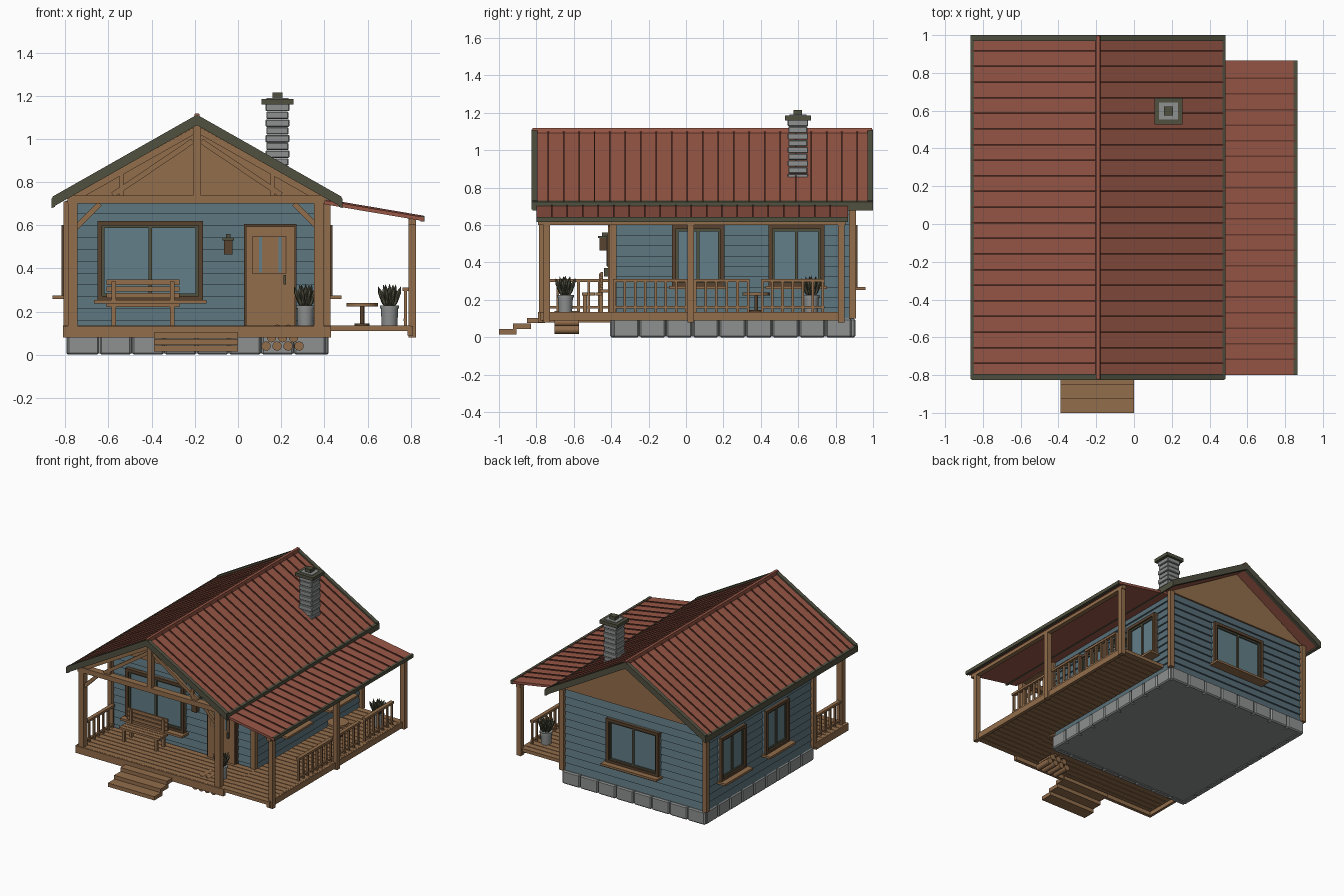
import bpy, bmesh, math
from mathutils import Matrix, Vector

cube = bpy.data.objects.get("Cube")
if cube:
    bpy.data.objects.remove(cube, do_unlink=True)


def material(name, *rgb):
    lin = [((c / 255 + 0.055) / 1.055) ** 2.4 for c in rgb] + [1]
    m = bpy.data.materials.new(name)
    m.use_nodes = True
    m.diffuse_color = lin
    m.node_tree.nodes["Principled BSDF"].inputs["Base Color"].default_value = lin
    return m


WOOD = material("warm wood", 146, 109, 75)
DARK = material("dark wood", 88, 66, 46)
RED = material("red metal roof", 152, 87, 70)
SEAM = material("dark red seam", 104, 58, 47)
BLUE = material("blue siding", 88, 111, 120)
GLASS = material("window glass", 98, 126, 136)
STONE = material("grey stone", 142, 144, 144)
OLIVE = material("olive trim", 80, 80, 64)

# Frames: columns are across, up, outward (or along)
ALONG_Y = Matrix(((1, 0, 0), (0, 0, 1), (0, 1, 0)))
FRONT = Matrix(((1, 0, 0), (0, 0, -1), (0, 1, 0)))
BACK = ALONG_Y
RIGHT = Matrix(((0, 0, 1), (1, 0, 0), (0, 1, 0)))
LEFT = Matrix(((0, 0, -1), (1, 0, 0), (0, 1, 0)))
WORLD = Matrix.Identity(3)


class Part:
    """Collects simple solids into one named object."""

    def __init__(self, name, mat):
        self.name, self.mat, self.bm = name, mat, bmesh.new()

    def prism(self, pts, c0, c1, frame=ALONG_Y):
        ends = [[self.bm.verts.new(frame @ Vector((a, b, c))) for a, b in pts] for c in (c0, c1)]
        self.bm.faces.new(ends[0])
        self.bm.faces.new(ends[1][::-1])
        for i in range(len(pts)):
            j = (i + 1) % len(pts)
            self.bm.faces.new((ends[0][i], ends[1][i], ends[1][j], ends[0][j]))
        return self

    def box(self, a0, a1, b0, b1, c0, c1, frame=WORLD):
        return self.prism([(a0, b0), (a1, b0), (a1, b1), (a0, b1)], c0, c1, frame)

    def bar(self, x0, z0, x1, z1, w, y0, y1):
        d = Vector((x1 - x0, z1 - z0)).normalized() * w / 2
        n = Vector((-d.y, d.x))
        p, q = Vector((x0, z0)), Vector((x1, z1))
        return self.prism([p + n, q + n, q - n, p - n], y0, y1)

    def slab(self, x0, z0, x1, z1, lo, hi, y0, y1):
        return self.prism([(x0, z0 + lo), (x1, z1 + lo), (x1, z1 + hi), (x0, z0 + hi)], y0, y1)

    def cylinder(self, r0, r1, depth, matrix, sides=12):
        bmesh.ops.create_cone(self.bm, cap_ends=True, segments=sides, radius1=r0,
                              radius2=r1, depth=depth, matrix=matrix)
        return self

    def done(self, bevel=0, smooth=False):
        bmesh.ops.recalc_face_normals(self.bm, faces=self.bm.faces)
        if bevel:
            bmesh.ops.bevel(self.bm, geom=self.bm.edges[:], offset=bevel, segments=1, affect='EDGES')
        me = bpy.data.meshes.new(self.name)
        self.bm.to_mesh(me)
        self.bm.free()
        me.materials.append(self.mat)
        ob = bpy.data.objects.new(self.name, me)
        bpy.context.collection.objects.link(ob)
        if smooth:
            bpy.ops.object.select_all(action='DESELECT')
            ob.select_set(True)
            bpy.context.view_layer.objects.active = ob
            bpy.ops.object.shade_smooth_by_angle(angle=math.radians(40))
        return ob


MID = -0.19                      # ridge line
X0, X1, Y0, Y1 = -0.79, 0.41, -0.39, 0.89   # house body
EAVE, RIDGE, EAVE_Z = 0.67, 1.1, 0.72

# Stone foundation: core plus bevelled perimeter blocks
Part("foundation_core", STONE).box(X0 + .02, X1 - .02, Y0 + .02, Y1 - .02, 0.005, 0.1).done()
stones = Part("foundation_stones", STONE)
for lo, hi, n, frame, sides in ((X0, X1, 8, ALONG_Y, (Y0 - .015, Y1 - .03)),
                                (Y0, Y1, 9, RIGHT, (X0 - .005, X1 - .035))):
    step = (hi - lo) / n
    for i in range(n):
        for c in sides:
            stones.box(lo + i * step, lo + (i + 1) * step - .004, 0, 0.1, c, c + .045, frame)
stones.done(bevel=0.008)

# Walls: core, overlapping clapboards, corner boards, gables
Part("wall_core", BLUE).box(X0 + .015, X1 - .015, Y0 + .015, Y1 - .015, 0.09, 0.72).done()
siding = Part("clapboard_siding", BLUE)
COURSES = 11
rise = 0.61 / COURSES
for i in range(COURSES):
    z = 0.1 + i * rise
    for lo, hi, c, frame in ((X0, X1, -Y0, FRONT), (X0, X1, Y1, BACK), (Y0, Y1, X1, RIGHT), (Y0, Y1, -X0, LEFT)):
        profile = [(z, c - .016), (z, c), (z + rise, c - .012), (z + rise, c - .016)]
        turned = Matrix((frame.col[1], frame.col[2], frame.col[0])).transposed()
        siding.prism(profile, lo + .005, hi - .005, turned)
siding.done()
corners = Part("corner_boards", WOOD)
for x in (X0, X1):
    for y in (Y0, Y1):
        corners.box(x - .018, x + .018, y - .018, y + .018, 0.1, 0.71)
corners.done()
gables = Part("gable_panels", WOOD)
for y in (Y0, Y1 - .02):
    gables.prism([(X0 - .01, .71), (X1 + .01, .71), (MID, 1.07)], y, y + .02)
gables.done()

# Main roof: panels, raised seams, ridge cap, olive edge boards
panels, seams, trim = Part("main_roof", RED), Part("main_roof_seams", SEAM), Part("main_roof_trim", OLIVE)
for s in (-1, 1):
    line = (MID, RIDGE, MID + s * EAVE, EAVE_Z)
    panels.slab(*line, -.03, 0, -.81, .99)
    for i in range(1, 22):
        y = -.82 + i * .0827
        seams.slab(*line, -.01, .008, y - .004, y + .004)
    for y in (-.825, .97):
        trim.slab(*line, -.037, .012, y, y + .03)
    e = MID + s * EAVE
    trim.slab(e - s * .012, EAVE_Z, e + s * .005, EAVE_Z - .006, -.035, .01, -.82, 1)
panels.done(), seams.done(), trim.done()
Part("ridge_cap", RED).prism([(MID - .014, 1.09), (MID + .014, 1.09), (MID + .01, 1.118),
                              (MID - .01, 1.118)], -.82, .995).done()

# Lean-to roof over the side porch
side = (.4, .715, .86, .637)
Part("side_roof", RED).slab(*side, -.018, 0, -.8, .865).done()
seams = Part("side_roof_seams", SEAM)
for i in range(1, 20):
    y = -.8 + i * .0827
    seams.slab(*side, -.005, .007, y - .004, y + .004)
seams.done()
Part("side_roof_edge", OLIVE).box(.845, .865, -.8, .865, .617, .643).done()

# Chimney
chimney = Part("chimney_stones", STONE)
for i in range(9):
    g = .004 * (i % 2)
    chimney.box(.127 + g, .238 - g, .543 + g, .653 - g, .84 + i * .036, .874 + i * .036)
chimney.done(bevel=.004)
Part("chimney_cap", OLIVE).box(.108, .258, .528, .668, 1.16, 1.185).box(.16, .206, .575, .621, 1.18, 1.215).done()
Part("chimney_cap_inset", STONE).box(.133, .233, .553, .643, 1.18, 1.19).done()

# Porch decks: planks, dark gaps, rim boards, steps
planks, gaps = Part("deck_planks", WOOD), Part("deck_gaps", DARK)
for xa, xb, ya, yb, n in ((-.81, .43, -.78, -.39, 8), (.43, .8, -.78, .84, 32)):
    step = (yb - ya) / n
    for i in range(n):
        planks.box(xa, xb, ya + i * step, ya + (i + 1) * step - .005, .11, .135)
    gaps.box(xa + .002, xb - .002, ya + .002, yb - .006, .116, .129)
planks.done(), gaps.done()
rim = Part("deck_rim", WOOD).box(-.81, .43, -.79, -.765, .08, .134)
rim.box(.785, .81, -.78, .84, .09, .134).box(-.81, -.79, -.78, -.4, .08, .134).done()
steps = Part("porch_steps", WOOD)
for i in range(3):
    steps.box(-.39, 0, -1 + i * .075, -.905 + i * .075, .015 + i * .03, .043 + i * .03)
steps.done()

# Porch posts, beams and open truss
posts = Part("porch_posts", WOOD)
for x in (-.765, .375):
    posts.box(x - .022, x + .022, -.785, -.74, .13, .71)
    posts.box(x - .02, x + .02, -.78, -.38, .7, .735)
for y in (-.745, .025, .83):
    posts.box(.79, .825, y - .018, y + .018, .08, .63)
posts.box(.79, .825, -.79, .855, .6, .628).done()
truss = Part("porch_truss", WOOD).box(X0, X1, -.79, -.74, .7, .737)
truss.box(MID - .018, MID + .018, -.79, -.745, .73, 1.07)
for s in (-1, 1):
    truss.bar(MID, 1.045, MID + s * .58, .718, .03, -.78, -.75)
    truss.bar(MID + s * .02, .99, MID + s * .39, .74, .025, -.775, -.755)
    truss.box(MID + s * .35 - .009, MID + s * .35 + .009, -.775, -.755, .73, .84)
    truss.bar(MID + s * .56, .59, MID + s * .45, .7, .025, -.775, -.75)
truss.done()


# Railings: top rail, bottom rail, balusters
rails = Part("porch_railings", WOOD)
for x, ya, yb in ((.775, -.39, .01), (.775, .04, .34), (.775, .4, .74), (-.765, -.75, -.4)):
    rails.box(x - .014, x + .014, ya, yb, .295, .312)
    rails.box(x - .009, x + .009, ya, yb, .155, .167)
    n = round((yb - ya) / .055)
    for i in range(n + 1):
        y = ya + .008 + i * (yb - ya - .016) / n
        rails.box(x - .007, x + .007, y - .007, y + .007, .13, .3)
rails.done()


# Windows
def window(name, mid, w, z0, z1, c, frame):
    a, b = mid - w / 2, mid + w / 2
    Part(name + "_glass", GLASS).box(a, b, z0, z1, c - .01, c + .006, frame).done()
    for kind, mat, inset, t, out in (("casing", DARK, 0, .022, .028), ("sash", OLIVE, .022, .012, .016)):
        p, q, lo, hi = a + inset, b - inset, z0 + inset, z1 - inset
        f = Part(name + "_" + kind, mat)
        for u in (p, q - t):
            f.box(u, u + t, lo, hi, c - .01, c + out, frame)
        for v in (lo, hi - t):
            f.box(p, q, v, v + t, c - .01, c + out, frame)
        if kind == "sash":
            f.box(mid - .008, mid + .008, lo, hi, c - .01, c + out, frame)
        f.done()
    Part(name + "_sill", WOOD).box(a - .015, b + .015, z0 - .012, z0 + .004, c - .01, c + .07, frame).done()


window("front_window", -.407, .49, .25, .62, -Y0, FRONT)
window("back_window", MID, .44, .265, .6, Y1, BACK)
for tag, c, frame in (("right", X1, RIGHT), ("left", -X0, LEFT)):
    window(tag + "_window_front", .065, .28, .27, .6, c, frame)
    window(tag + "_window_rear", .59, .3, .27, .6, c, frame)

# Front door
Part("door_frame", DARK).box(.028, .272, .13, .605, .38, .41, FRONT).done()
Part("door_leaf", WOOD).box(.036, .264, .135, .595, .4, .418, FRONT).done()
Part("door_panel_border", DARK).box(.065, .225, .375, .55, .41, .42, FRONT).done()
Part("door_panel", WOOD).box(.069, .221, .379, .546, .41, .423, FRONT).done()
slits = Part("door_slits", GLASS)
for x in (.105, .195):
    slits.box(x - .007, x + .007, .38, .545, .41, .426, FRONT)
slits.done()
Part("door_handle", OLIVE).box(.21, .222, .325, .37, .41, .438, FRONT).done()

# Wall lantern
Part("lantern_body", DARK).box(-.065, -.025, .465, .53, .425, .462, FRONT).done()
Part("lantern_cap", OLIVE).box(-.072, -.018, .53, .542, .418, .47, FRONT).box(
    -.056, -.034, .54, .56, .39, .45, FRONT).done()

# Bench
bench = Part("porch_bench", WOOD)
for i in range(3):
    bench.box(-.61, -.272, -.457, -.445, .262 + i * .031, .286 + i * .031)
    bench.box(-.61, -.272, -.555 + i * .036, -.523 + i * .036, .222, .238)
for x in (-.575, -.305):
    bench.box(x - .01, x + .01, -.55, -.53, .13, .225).box(x - .01, x + .01, -.465, -.445, .13, .34)
bench.done()

# Side table
at = Matrix.Translation
Part("table_top", WOOD).cylinder(.073, .073, .016, at((.575, .375, .232)), 16).done(smooth=True)
Part("table_leg", DARK).cylinder(.01, .01, .1, at((.575, .375, .178))).cylinder(
    .035, .035, .01, at((.575, .375, .14))).done(smooth=True)

# Potted plants
for tag, x, y in (("front", .313, -.645), ("side", .702, .67)):
    Part(tag + "_pot", STONE).cylinder(.036, .041, .09, at((x, y, .18))).cylinder(
        .045, .045, .014, at((x, y, .22))).done(smooth=True)
    leaves = Part(tag + "_plant_leaves", OLIVE)
    for ring, (count, lean) in enumerate(((1, 0), (5, .2), (8, .38))):
        for i in range(count):
            turn = Matrix.Rotation(math.tau * i / count + ring, 4, 'Z') @ Matrix.Rotation(lean, 4, 'Y')
            leaf = at((x, y, .215)) @ turn @ at((.008 * ring, 0, .06)) @ Matrix.Diagonal((.012, .012, .055, 1))
            bmesh.ops.create_icosphere(leaves.bm, subdivisions=1, radius=1, matrix=leaf)
    leaves.done()

# Stacked firewood
logs = Part("firewood", WOOD)
for row in range(3):
    for i in range(4 - row):
        spot = at((.13 + row * .026 + i * .051, -.638, .04 + row * .039))
        logs.cylinder(.022, .022, .13, spot @ Matrix.Rotation(math.pi / 2, 4, 'X'), 10)
logs.done(smooth=True)
